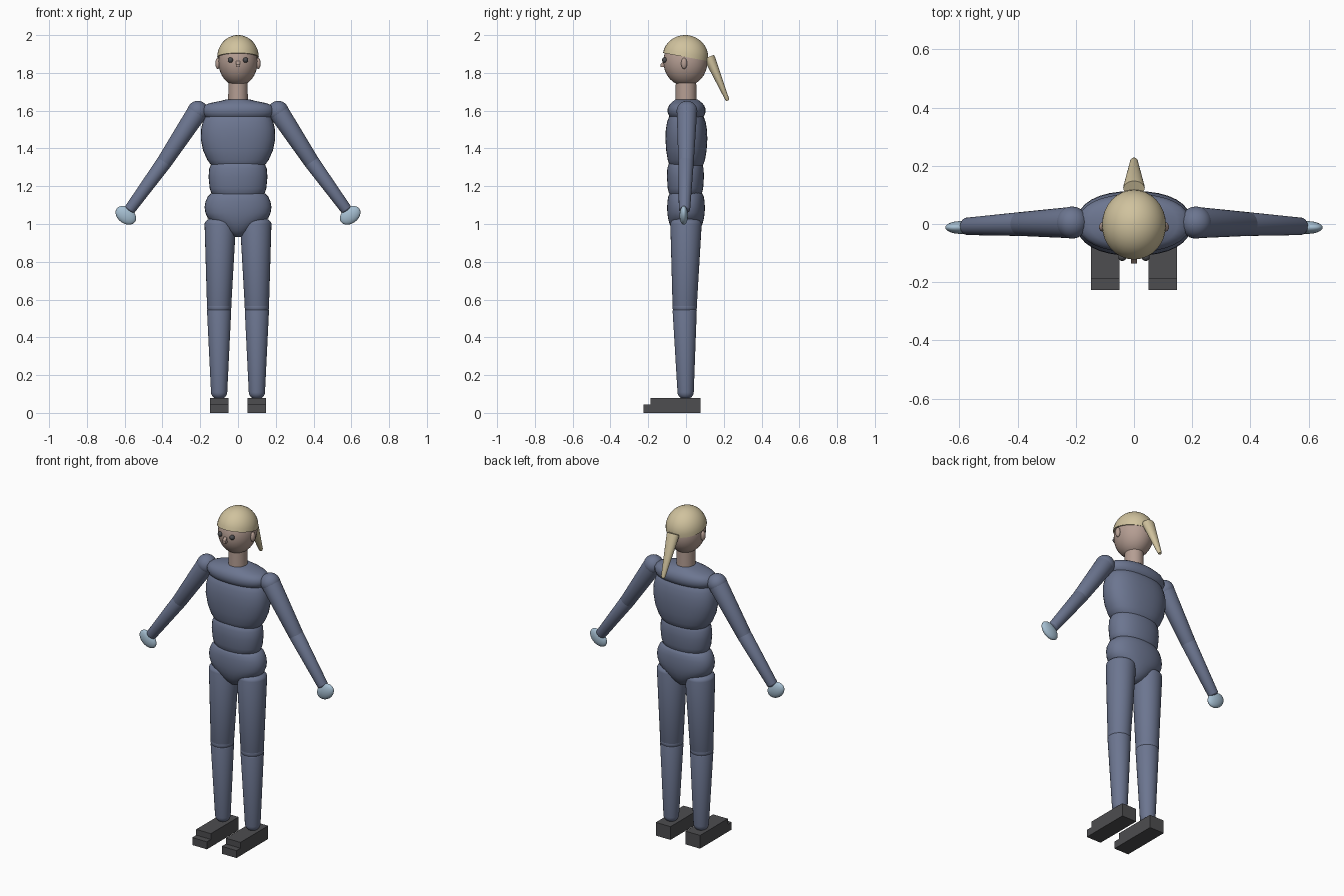
import bpy, bmesh, math
from mathutils import Vector, Matrix

if "Cube" in bpy.data.objects:
    bpy.data.objects.remove(bpy.data.objects["Cube"])


def material(name, rgb):
    m = bpy.data.materials.new(name)
    m.diffuse_color = (*rgb, 1)
    m.use_nodes = True
    m.node_tree.nodes["Principled BSDF"].inputs["Base Color"].default_value = m.diffuse_color
    return m


SUIT = material("suit", (0.15, 0.18, 0.28))
SKIN = material("skin", (0.46, 0.34, 0.29))
HAIR = material("hair", (0.63, 0.54, 0.34))
HAND = material("hand", (0.38, 0.52, 0.64))
DARK = material("dark", (0.075, 0.075, 0.08))


def finish(bm, name, mat, smooth=True):
    bmesh.ops.recalc_face_normals(bm, faces=bm.faces)
    me = bpy.data.meshes.new(name)
    bm.to_mesh(me)
    bm.free()
    ob = bpy.data.objects.new(name, me)
    bpy.context.collection.objects.link(ob)
    me.materials.append(mat)
    if smooth:
        bpy.context.view_layer.objects.active = ob
        ob.select_set(True)
        bpy.ops.object.shade_smooth_by_angle(angle=math.radians(40))
        ob.select_set(False)
    return ob


def basis(direction):
    z = Vector(direction).normalized()
    x = Vector((0, 1, 0)).cross(z).normalized()
    return Matrix((x, z.cross(x), z)).transposed()


def loft(name, origin, direction, rings, mat, power=2, n=32):
    """Skin (distance, rx, ry) cross-sections along an axis and cap the ends."""
    bm, rot, loops = bmesh.new(), basis(direction), []
    for d, rx, ry in rings:
        loop = []
        for i in range(n):
            c, s = math.cos(math.tau * i / n), math.sin(math.tau * i / n)
            p = Vector((rx * math.copysign(abs(c) ** (2 / power), c),
                        ry * math.copysign(abs(s) ** (2 / power), s), d))
            loop.append(bm.verts.new(Vector(origin) + rot @ p))
        loops.append(loop)
    for a, b in zip(loops, loops[1:]):
        for i in range(n):
            j = (i + 1) % n
            bm.faces.new((a[i], a[j], b[j], b[i]))
    bm.faces.new(loops[0][::-1])
    bm.faces.new(loops[-1])
    return finish(bm, name, mat)


def limb(name, a, b, ra, rb, mat, ka=0.5, kb=0.5):
    """Tapered limb with domed ends; ka and kb set how far the domes bulge."""
    a, b = Vector(a), Vector(b)
    length = (b - a).length
    angles = [0.08] + [math.pi / 12 * i for i in range(1, 7)]
    rings = [(-math.cos(t) * ra * ka, ra * math.sin(t), ra * math.sin(t)) for t in angles]
    rings += [(length + math.cos(t) * rb * kb, rb * math.sin(t), rb * math.sin(t))
              for t in reversed(angles)]
    return loft(name, a, b - a, rings, mat)


def ball(name, centre, radii, mat, direction=(0, 0, 1)):
    bm = bmesh.new()
    bmesh.ops.create_uvsphere(bm, u_segments=32, v_segments=16, radius=1)
    m = Matrix.Translation(centre) @ basis(direction).to_4x4() @ Matrix.Diagonal((*radii, 1))
    bmesh.ops.transform(bm, matrix=m, verts=bm.verts)
    return finish(bm, name, mat)


def block(name, x0, x1, profile, mat):
    """Extrude a (y, z) outline across x."""
    bm = bmesh.new()
    face = bm.faces.new([bm.verts.new((x0, y, z)) for y, z in profile])
    new = bmesh.ops.extrude_face_region(bm, geom=[face])["geom"]
    bmesh.ops.translate(bm, vec=(x1 - x0, 0, 0),
                        verts=[v for v in new if isinstance(v, bmesh.types.BMVert)])
    return finish(bm, name, mat, smooth=False)


UP = (0, 0, 1)

# Torso, from hips to collar
loft("pelvis", (0, 0, 0), UP, [
    (0.93, 0.012, 0.02), (0.94, 0.035, 0.045), (0.965, 0.07, 0.07), (1.0, 0.115, 0.087),
    (1.03, 0.16, 0.095), (1.06, 0.173, 0.099), (1.09, 0.177, 0.1), (1.12, 0.172, 0.098),
    (1.145, 0.16, 0.094), (1.16, 0.145, 0.087), (1.17, 0.12, 0.075)], SUIT, 2.2)
loft("abdomen", (0, -0.003, 0), UP, [
    (1.15, 0.125, 0.08), (1.165, 0.142, 0.088), (1.19, 0.15, 0.094), (1.25, 0.156, 0.098),
    (1.295, 0.152, 0.096), (1.32, 0.14, 0.088), (1.335, 0.12, 0.075)], SUIT, 2.2)
loft("chest", (0, 0.002, 0), UP, [
    (1.3, 0.125, 0.08), (1.315, 0.145, 0.09), (1.34, 0.163, 0.099), (1.39, 0.185, 0.107),
    (1.45, 0.197, 0.111), (1.5, 0.196, 0.109), (1.54, 0.187, 0.102), (1.565, 0.175, 0.093),
    (1.585, 0.155, 0.08)], SUIT, 2.3)
loft("collar", (0, 0.003, 0), UP, [
    (1.56, 0.165, 0.08), (1.57, 0.182, 0.092), (1.59, 0.193, 0.1), (1.61, 0.193, 0.1),
    (1.628, 0.18, 0.093), (1.64, 0.15, 0.083), (1.652, 0.09, 0.068),
    (1.66, 0.06, 0.058)], SUIT, 2.2)

# Head, hair and face
loft("neck", (0, 0, 0), UP, [(1.6, 0.053, 0.055), (1.79, 0.05, 0.054)], SKIN)
ball("head", (0, -0.003, 1.86), (0.104, 0.117, 0.13), SKIN)
dome = [math.radians(a) for a in (0, 10, 20, 30, 40, 50, 60, 70, 80, 87)]
loft("hair_cap", (0, -0.003, 1.884), (0, 0.18, 1),
     [(0.116 * math.sin(t), 0.11 * math.cos(t), 0.121 * math.cos(t)) for t in dome], HAIR)
loft("ponytail", (0, 0.122, 1.885), (0, 0.096, -0.225),
     [(0, 0.036, 0.028), (0.01, 0.037, 0.029), (0.24, 0.013, 0.011), (0.252, 0.009, 0.008)], HAIR)
block("nose", -0.01, 0.01, [(-0.1, 1.83), (-0.135, 1.83), (-0.135, 1.845), (-0.12, 1.862),
                            (-0.1, 1.862)], SKIN)

# Paired parts
for side, s in (("right", -1), ("left", 1)):
    ball(side + "_eye", (0.04 * s, -0.113, 1.868), (0.014, 0.014, 0.014), DARK)
    ball(side + "_ear", (0.107 * s, -0.01, 1.85), (0.013, 0.016, 0.029), SKIN)

    shoulder, elbow = (0.213 * s, 0.005, 1.597), (0.39 * s, 0, 1.328)
    wrist = (0.572 * s, -0.008, 1.078)
    ball(side + "_shoulder", shoulder, (0.055, 0.055, 0.055), SUIT)
    limb(side + "_upper_arm", shoulder, elbow, 0.054, 0.041, SUIT, 0.9, 0.4)
    limb(side + "_forearm", elbow, wrist, 0.041, 0.03, SUIT, 0.5, 0.4)
    ball(side + "_hand", (0.594 * s, -0.012, 1.046), (0.06, 0.022, 0.043), HAND, (0.6 * s, 0, -0.8))

    knee = (0.1 * s, -0.007, 0.56)
    limb(side + "_thigh", (0.094 * s, 0, 1.0), knee, 0.083, 0.064, SUIT, 0.45, 0.4)
    ball(side + "_knee", knee, (0.065, 0.065, 0.05), SUIT)
    limb(side + "_shin", (0.1 * s, -0.007, 0.54), (0.1 * s, -0.002, 0.11), 0.064, 0.043, SUIT, 0.4, 0.9)
    block(side + "_foot", 0.05 * s, 0.148 * s,
          [(0.077, 0), (-0.226, 0), (-0.226, 0.045), (-0.188, 0.045), (-0.188, 0.08),
           (0.077, 0.08)], DARK)
